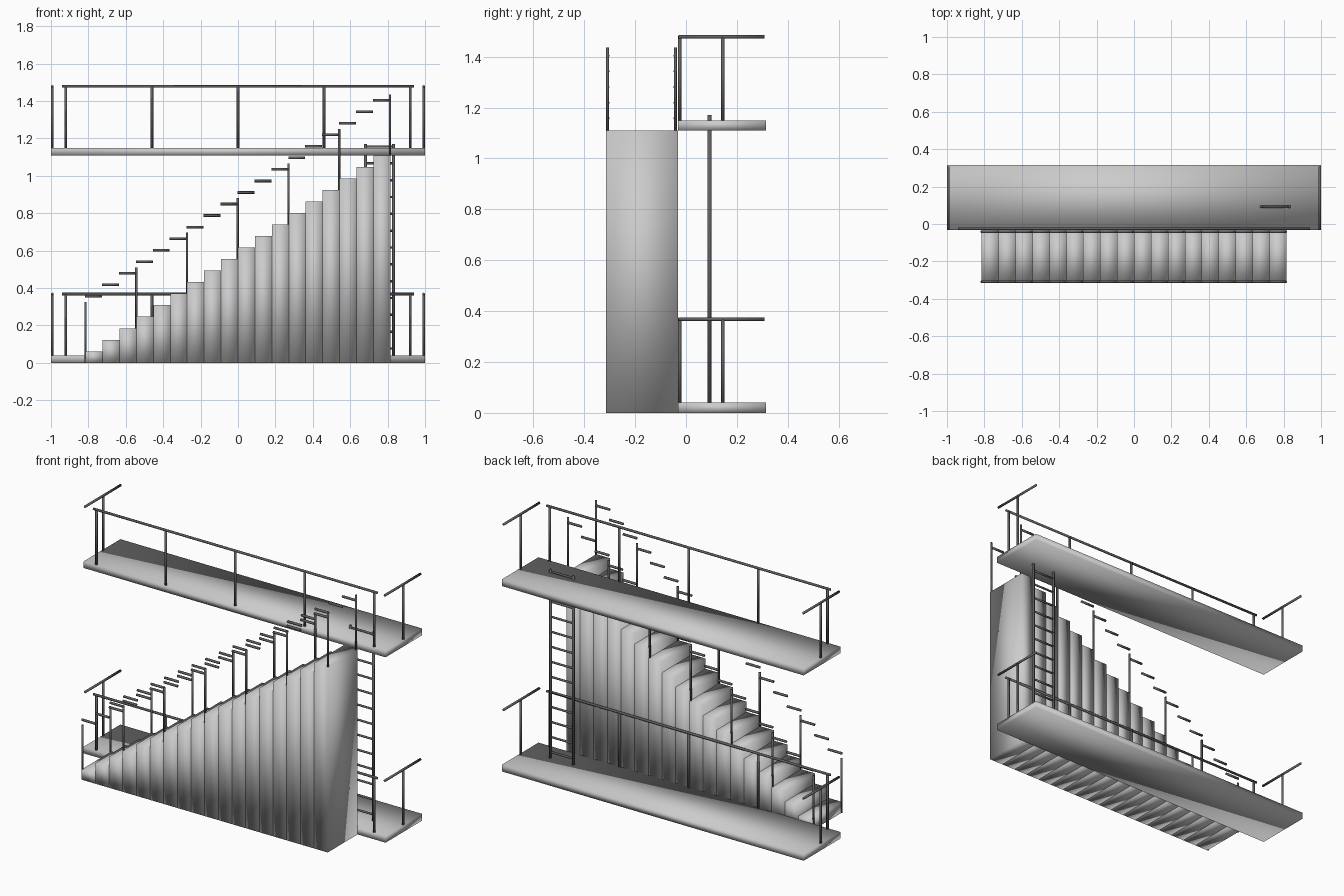
import bpy
import bmesh
from mathutils import Vector

if "Cube" in bpy.data.objects:
    bpy.data.objects.remove(bpy.data.objects["Cube"])

STEPS = 18
X0 = -0.815                 # foot of the stairs
RUN = 1.63 / STEPS
RISE = 1.11 / STEPS
R = 0.007                   # tube radius

# Dark metal for the railings and ladder
dark = bpy.data.materials.new("dark_metal")
dark.diffuse_color = (0.12, 0.12, 0.12, 1)
dark.use_nodes = True
dark.node_tree.nodes["Principled BSDF"].inputs["Base Color"].default_value = dark.diffuse_color


def finish(name, bm, material=None):
    for f in bm.faces:
        f.smooth = True
    mesh = bpy.data.meshes.new(name)
    bm.to_mesh(mesh)
    bm.free()
    if material:
        mesh.materials.append(material)
    ob = bpy.data.objects.new(name, mesh)
    bpy.context.collection.objects.link(ob)
    return ob


def add_box(bm, lo, hi):
    lo, hi = Vector(lo), Vector(hi)
    verts = bmesh.ops.create_cube(bm, size=1)["verts"]
    bmesh.ops.scale(bm, vec=hi - lo, verts=verts)
    bmesh.ops.translate(bm, vec=(lo + hi) / 2, verts=verts)


def add_tube(bm, a, b, r=R):
    a, b = Vector(a), Vector(b)
    d = b - a
    verts = bmesh.ops.create_cone(bm, cap_ends=True, segments=12, radius1=r,
                                  radius2=r, depth=d.length)["verts"]
    rot = d.to_track_quat('Z', 'Y').to_matrix()
    bmesh.ops.rotate(bm, verts=verts, matrix=rot)
    bmesh.ops.translate(bm, vec=(a + b) / 2, verts=verts)


# Two platforms, each with a front rail and two end rails
for level, z in (("lower", 0.0), ("upper", 1.11)):
    bm = bmesh.new()
    add_box(bm, (-1, -0.032, z), (1, 0.315, z + 0.04))
    finish(level + "_platform", bm)

    top = z + 0.368
    bm = bmesh.new()
    add_tube(bm, (-0.94, -0.025, top), (0.94, -0.025, top))
    for i in range(5):
        x = -0.92 + 0.46 * i
        add_tube(bm, (x, -0.025, z + 0.03), (x, -0.025, top))
    finish(level + "_front_railing", bm, dark)

    bm = bmesh.new()
    for x in (-0.993, 0.993):
        add_tube(bm, (x, -0.03, top), (x, 0.308, top))
        add_tube(bm, (x, 0.145, z + 0.03), (x, 0.145, top))
    finish(level + "_end_railings", bm, dark)

# Solid steps, each a block down to the floor
bm = bmesh.new()
for i in range(STEPS):
    x = X0 + i * RUN
    add_box(bm, (x, -0.315, 0), (x + RUN, -0.032, RISE * (i + 1)))
finish("stair_steps", bm)

# Stair railings: seven posts and one short level bar per step
for side, y in (("front", -0.308), ("back", -0.042)):
    bm = bmesh.new()
    for i in range(7):
        t = i / 6
        x, z = X0 + 1.627 * t, 1.11 * t
        add_tube(bm, (x, y, z), (x, y, z + 0.326), 0.006)
    for i in range(STEPS):
        x, z = X0 + i * RUN, 0.356 + RISE * i
        add_tube(bm, (x - 0.003, y, z), (x + RUN - 0.003, y, z))
    finish(side + "_stair_railing", bm, dark)

# Ladder joining the platforms
bm = bmesh.new()
for x in (0.682, 0.832):
    add_tube(bm, (x, 0.092, 0.03), (x, 0.092, 1.17), 0.008)
for i in range(13):
    z = 0.077 + 0.09 * i
    add_tube(bm, (0.682, 0.092, z), (0.832, 0.092, z), 0.006)
finish("ladder", bm, dark)
